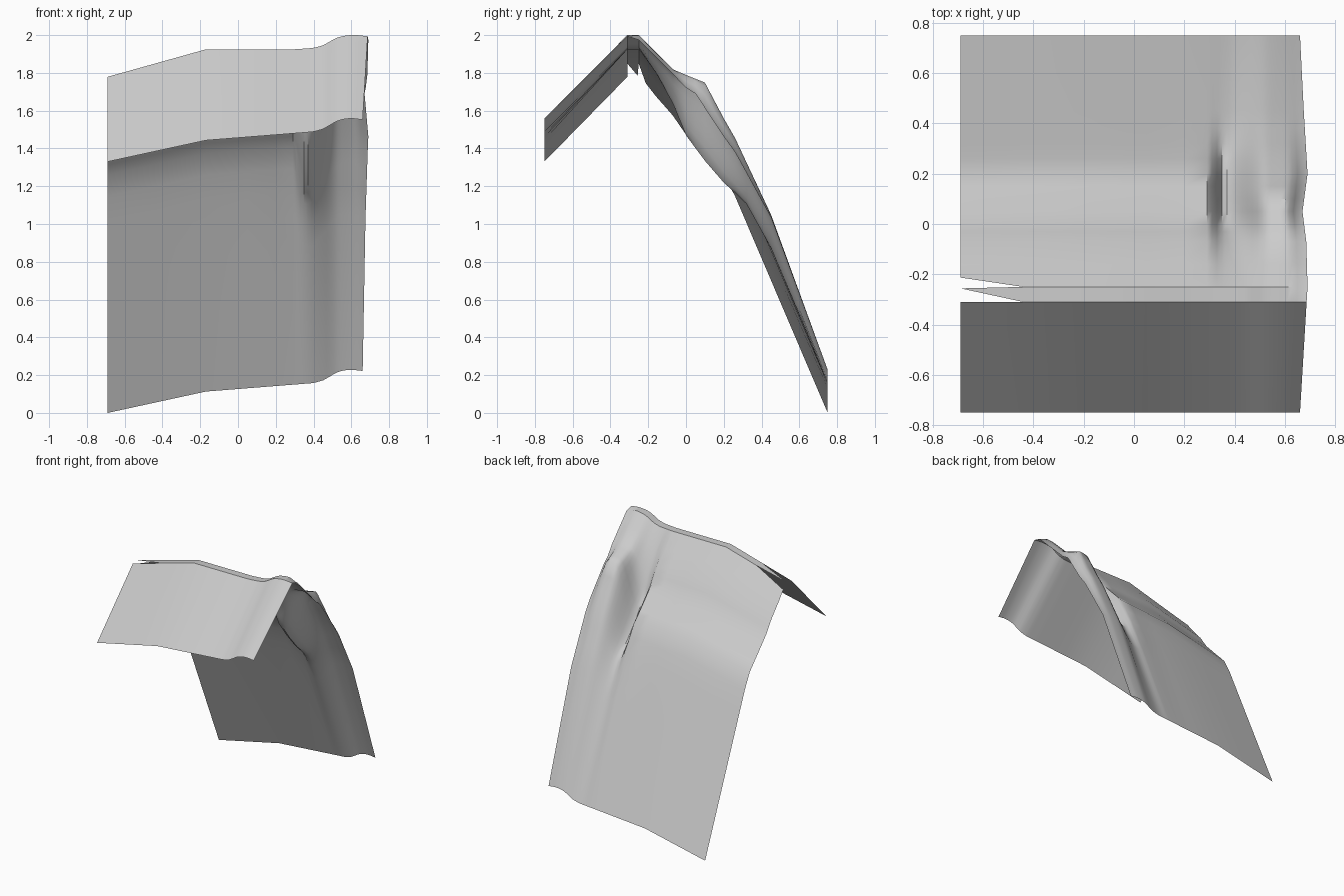
import bpy, bmesh

if "Cube" in bpy.data.objects:
    bpy.data.objects.remove(bpy.data.objects["Cube"])

def lerp(keys, t, smooth=False):
    """Piecewise interpolation through (position, value) keys."""
    for (a, va), (b, vb) in zip(keys, keys[1:]):
        if t <= b + 1e-9:
            f = max(0, (t - a) / (b - a))
            if smooth:
                f = f * f * (3 - 2 * f)
            return va + (vb - va) * f
    return keys[-1][1]

# side profile of the sheet, and how it rises from left to right
PROFILE = [(-.75, 1.33), (-.31, 1.77), (-.25, 1.77), (-.07, 1.57), (0, 1.47),
           (.22, 1.24), (.75, 0)]
RISE = [(-.69, 0), (-.17, .113), (.4, .158), (.45, .172), (.52, .212),
        (.56, .223), (.6, .228), (.63, .228), (.69, .222)]
# local folds: narrow crease, raised ridge beside it, right hem
CREASE = [(-.2, 0), (-.07, -.09), (0, -.16), (.1, -.19), (.2, -.2), (.32, -.08), (.48, 0), (.75, 0)]
RIDGE = [(-.25, 0), (-.07, .02), (0, .09), (.1, .155), (.2, .05), (.26, .08), (.45, .12), (.75, 0)]
HEM = [(-.25, -.02), (-.07, .0), (.05, .05), (.2, -.02), (.45, .11), (.75, 0)]
RIDGE[4] = (.2, .07)
EDGE_X = [(-.75, .66), (-.25, .69), (-.07, .685), (.05, .67), (.2, .69), (.45, .675), (.75, .66)]

def height(x, y, u):
    z = lerp(PROFILE, y) + lerp(RISE, u)
    crest = max(0, 1 - abs(y + .28) / .4)
    z += crest * lerp([(-.69, .01), (-.17, .045), (.3, .005), (1, 0)], u)
    c, r, h = lerp(CREASE, y), lerp(RIDGE, y), lerp(HEM, y)
    if y < -.25:
        r = h = 0
    side = .25 * r if y > .3 else 0
    folds = [(-.69, 0), (.2, side * .4), (.29, side), (.36, c + side),
             (.53, r), (.61, r), (.69, h)]
    return z + lerp(folds, u, True)

us = [-.69, -.44, -.17, .05, .2, .29] + [.29 + .4 * i / 20 for i in range(1, 21)]
ys = [-.75, -.31, -.25, -.16, -.07, -.03, 0, .05, .1, .15, .2, .26, .32, .38, .45, .75]

bm = bmesh.new()
grid = []
for y in ys:
    row = []
    for u in us:
        # the hem wobbles slightly, so squeeze the right-hand columns
        x = u if u < .5 else .5 + (u - .5) / .19 * (lerp(EDGE_X, y) - .5)
        row.append(bm.verts.new((x, y, height(x, y, u))))
    grid.append(row)

# torn left end of the crest: two slits with a pointed tongue between them
grid[2][0].co = (-.69, -.213, 1.745)
tip = bm.verts.new((-.69, -.256, 1.785))
for j in range(len(ys) - 1):
    for i in range(len(us) - 1):
        if (j, i) == (1, 0):
            bm.faces.new((tip, grid[1][1], grid[2][1]))
        else:
            bm.faces.new((grid[j][i], grid[j][i + 1], grid[j + 1][i + 1], grid[j + 1][i]))

me = bpy.data.meshes.new("draped_sheet")
bm.to_mesh(me)
bm.free()
for p in me.polygons:
    p.use_smooth = True
ob = bpy.data.objects.new("draped_sheet", me)
bpy.context.collection.objects.link(ob)
bpy.context.view_layer.objects.active = ob
ob.select_set(True)
# keep the front edge of the crest crisp
import math
bpy.ops.object.shade_smooth_by_angle(angle=math.radians(40))
